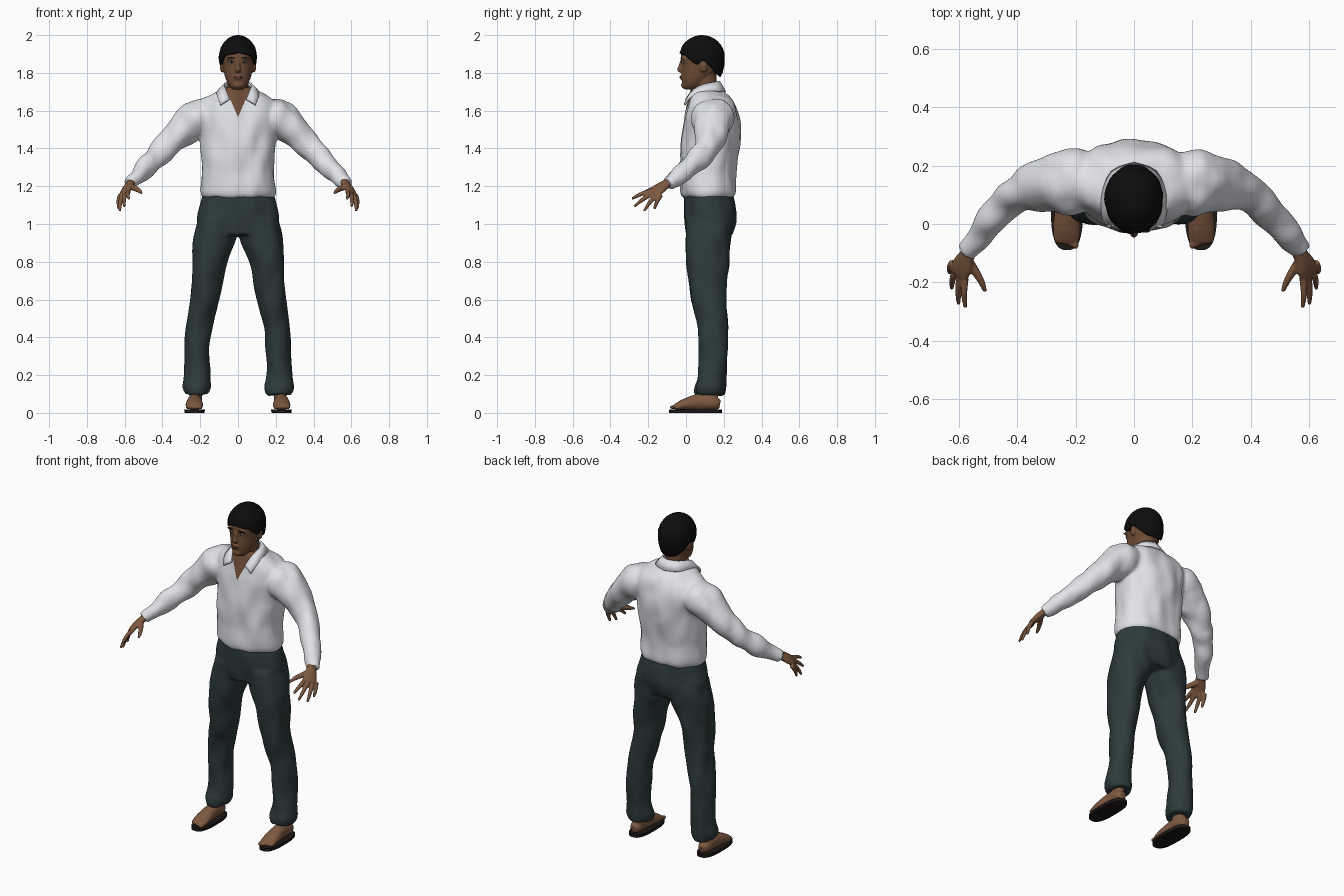
import bpy, bmesh
from math import sin, cos, pi, radians, acos, copysign
from mathutils import Vector, noise

cube = bpy.data.objects.get("Cube")
if cube:
    bpy.data.objects.remove(cube)


def material(name, rgb):
    m = bpy.data.materials.new(name)
    m.use_nodes = True
    m.diffuse_color = (*rgb, 1)
    m.node_tree.nodes["Principled BSDF"].inputs["Base Color"].default_value = (*rgb, 1)
    return m


SKIN = material("warm skin", (0.21, 0.1, 0.052))
FACE = material("face skin", (0.16, 0.075, 0.038))
LIP = material("lip brown", (0.1, 0.04, 0.025))
SHIRT = material("shirt white", (0.76, 0.78, 0.82))
CLOTH = material("trouser green grey", (0.026, 0.043, 0.044))
HAIR = material("hair black", (0.004, 0.004, 0.004))
SOLE = material("sole dark brown", (0.012, 0.009, 0.008))
EYE = material("eye grey", (0.4, 0.39, 0.37))


def spline(rows, steps=4):
    """Smooth curve through rows of any length."""
    rows = [Vector(r) for r in rows]
    out = []
    for i in range(len(rows) - 1):
        p0, p1, p2, p3 = rows[max(i - 1, 0)], rows[i], rows[i + 1], rows[min(i + 2, len(rows) - 1)]
        for k in range(steps):
            t = k / steps
            out.append(p1 + (p2 - p0) * (t / 2) + (2 * p0 - 5 * p1 + 4 * p2 - p3) * (t * t / 2)
                       + (3 * p1 - p0 - 3 * p2 + p3) * (t ** 3 / 2))
    return out + [rows[-1]]


def loft(bm, rows, side=1, hint=None, power=2.0, n=24, steps=4):
    """Skin of oval rings (x, y, z, ra, rb): level rings, or across the path if hint is given."""
    rows = spline(rows, steps)
    rings, faces = [], []
    for i, r in enumerate(rows):
        a, b = Vector((1, 0, 0)), Vector((0, 1, 0))
        if hint:
            t = (rows[min(i + 1, len(rows) - 1)] - rows[max(i - 1, 0)]).to_3d().normalized()
            a = t.cross(Vector(hint)).normalized()
            b = a.cross(t)
        ring = []
        for k in range(n):
            c, s = cos(2 * pi * k / n), sin(2 * pi * k / n)
            c, s = copysign(abs(c) ** (2 / power), c), copysign(abs(s) ** (2 / power), s)
            p = Vector(r[:3]) + a * (c * r[3]) + b * (s * r[4])
            ring.append(bm.verts.new((p.x * side, p.y, p.z)))
        rings.append(ring)
    for lo, hi in zip(rings, rings[1:]):
        for k in range(n):
            faces.append(bm.faces.new((lo[k], lo[k - 1], hi[k - 1], hi[k])))
    faces += [bm.faces.new(rings[0]), bm.faces.new(rings[-1])]
    bmesh.ops.recalc_face_normals(bm, faces=faces)


def ball(bm, centre, radii, side=1):
    made = bmesh.ops.create_uvsphere(bm, u_segments=16, v_segments=10, radius=1)["verts"]
    for v in made:
        v.co = Vector([(c + p * r) for c, p, r in zip(centre, v.co, radii)])
        v.co.x += (side - 1) * centre[0]


def finish(bm, name, mats, voxel=0, soften=3, folds=0, sharp=60):
    me = bpy.data.meshes.new(name)
    bm.to_mesh(me)
    bm.free()
    ob = bpy.data.objects.new(name, me)
    bpy.context.collection.objects.link(ob)
    if voxel:  # fuse overlapping pieces into one skin
        mod = ob.modifiers.new("fuse", "REMESH")
        mod.mode, mod.voxel_size = "VOXEL", voxel
        mod = ob.modifiers.new("soften", "SMOOTH")
        mod.iterations = soften
        bpy.context.view_layer.update()
        me = bpy.data.meshes.new_from_object(ob.evaluated_get(bpy.context.evaluated_depsgraph_get()))
        ob.modifiers.clear()
        ob.data = me
        me.name = name
    if folds:  # soft cloth folds
        moves = [v.normal * folds * noise.noise(Vector((v.co.x * 13, v.co.y * 13, v.co.z * 7))) for v in me.vertices]
        for v, m in zip(me.vertices, moves):
            v.co += m
    me.materials.clear()
    for m in mats:
        me.materials.append(m)
    me.shade_smooth()
    me.set_sharp_from_angle(angle=radians(sharp))
    return ob


def body(rows):
    """Centred rows given as (z, half width, front y, back y)."""
    return [(0, (f + b) / 2, z, w, (b - f) / 2) for z, w, f, b in rows]


# Shirt: torso and both sleeves
bm = bmesh.new()
loft(bm, body([(1.14, .183, -.015, .25), (1.17, .196, -.025, .265), (1.27, .192, -.025, .265),
               (1.4, .195, -.025, .28), (1.53, .205, -.017, .287), (1.61, .215, 0, .27),
               (1.655, .195, .01, .245), (1.685, .145, .018, .215), (1.705, .1, .025, .195),
               (1.725, .07, .03, .18)]), power=2.25, n=36)
for side in (1, -1):
    loft(bm, [(.12, .145, 1.57, .085, .085), (.21, .145, 1.56, .115, .1), (.29, .135, 1.5, .095, .086),
              (.395, .105, 1.395, .067, .067), (.48, .02, 1.305, .056, .055),
              (.575, -.095, 1.212, .037, .036)], side, hint=(0, 0, 1))
shirt = finish(bm, "shirt", [SHIRT, FACE], voxel=.01, soften=4, folds=.012)

# Open V neckline cut into the shirt front
bm = bmesh.new()
bm.from_mesh(shirt.data)
for side in (1, -1):
    near = [f for f in bm.faces if f.calc_center_median().y < .1 and f.calc_center_median().z > 1.52]
    geom = set(near) | {e for f in near for e in f.edges} | {v for f in near for v in f.verts}
    bmesh.ops.bisect_plane(bm, geom=list(geom), plane_co=(0, 0, 1.565), plane_no=(side, 0, -.43))
for f in bm.faces:
    c = f.calc_center_median()
    f.material_index = int(c.y < .09 and abs(c.x) < .43 * (c.z - 1.565))
bm.to_mesh(shirt.data)
bm.free()

# Collar flaps
top = [(0, .175, 1.755), (.05, .15, 1.75), (.072, .095, 1.738), (.064, .04, 1.712), (.044, .002, 1.66)]
low = [(0, .208, 1.7), (.075, .18, 1.702), (.108, .1, 1.7), (.108, .025, 1.672), (.092, -.008, 1.63)]
bm = bmesh.new()
for side in (1, -1):
    strips = [[bm.verts.new((p.x * side, p.y, p.z)) for p in spline(row, 3)] for row in (top, low)]
    for i in range(len(strips[0]) - 1):
        bm.faces.new((strips[0][i], strips[0][i + 1], strips[1][i + 1], strips[1][i]))
bmesh.ops.remove_doubles(bm, verts=bm.verts[:], dist=.0005)
bmesh.ops.recalc_face_normals(bm, faces=bm.faces[:])
collar = finish(bm, "collar", [SHIRT], sharp=40)
mod = collar.modifiers.new("cloth thickness", "SOLIDIFY")
mod.thickness, mod.offset = .01, 0

# Trousers: hips and both legs
bm = bmesh.new()
loft(bm, body([(1.18, .178, -.005, .245), (1.1, .2, -.012, .26), (1.02, .217, -.008, .267),
               (.94, .2, 0, .24)]), power=2.2, n=36)
for side in (1, -1):
    loft(bm, [(.11, .125, 1.03, .1, .125), (.122, .12, .93, .116, .122), (.152, .113, .8, .094, .113),
              (.178, .12, .6, .078, .092), (.213, .145, .4, .068, .078), (.218, .138, .2, .069, .074),
              (.219, .13, .135, .077, .08), (.217, .127, .095, .062, .077)], side)
finish(bm, "trousers", [CLOTH], voxel=.01, soften=3, folds=.01)

# Bare feet with toes, on flat soles
for side, label in ((1, "left"), (-1, "right")):
    bm = bmesh.new()
    loft(bm, [(.23, .18, .045, .02, .025), (.23, .15, .05, .036, .034), (.23, .08, .058, .038, .045),
              (.231, 0, .046, .046, .032), (.231, -.05, .034, .045, .018), (.231, -.066, .03, .036, .01)],
         side, hint=(0, 0, 1))
    loft(bm, [(.225, .12, .04, .034, .045), (.222, .125, .11, .034, .045), (.22, .13, .2, .036, .045)], side)
    for i in range(5):
        ball(bm, (.2 + i * .017, -.068 + i * .007, .03), (.012 - i * .0008, .019, .011), side)
    finish(bm, label + "_foot", [SKIN], voxel=.006, soften=2)
    bm = bmesh.new()
    loft(bm, [(.23, .05, 0, .053, .14), (.23, .05, .019, .055, .14)], side, power=2.7, n=32, steps=1)
    finish(bm, label + "_sole", [SOLE], sharp=40)

# Hands: palm, four fingers and a thumb
back = Vector((.66, -.28, .71))
tips = [(.578, -.287, 1.133), (.602, -.275, 1.092), (.626, -.222, 1.068), (.632, -.168, 1.08)]
for side, label in ((1, "left"), (-1, "right")):
    bm = bmesh.new()
    loft(bm, [(.545, -.06, 1.24, .024, .022), (.571, -.105, 1.212, .028, .02),
              (.589, -.143, 1.186, .04, .018), (.602, -.174, 1.163, .039, .013)], side, hint=back)
    for i, tip in enumerate(tips):
        base = Vector((.58 + i * .0145, -.185 + i * .0175, 1.174 - i * .007))
        mid = (base + Vector(tip)) / 2 + back * .007
        loft(bm, [(*base, .013, .013), (*mid, .0115, .0115), (*tip, .007, .007)], side, hint=back, n=12)
    loft(bm, [(.572, -.12, 1.2, .016, .016), (.543, -.165, 1.187, .015, .014), (.523, -.2, 1.176, .012, .011),
              (.511, -.232, 1.163, .007, .007)], side, hint=back, n=12)
    finish(bm, label + "_hand", [SKIN], voxel=.005, soften=2)

# Head: skull, jaw, neck, nose, brow ridge and ears
bm = bmesh.new()
loft(bm, body([(1.713, .028, -.008, .06), (1.732, .048, -.018, .09), (1.77, .066, -.022, .13),
               (1.805, .075, -.023, .165), (1.84, .082, -.022, .185), (1.88, .086, -.027, .19),
               (1.93, .08, -.02, .18), (1.97, .05, .01, .15)]), power=2.15, n=32)
loft(bm, [(0, .105, 1.62, .065, .07), (0, .103, 1.7, .057, .062), (0, .1, 1.8, .058, .062)])
loft(bm, [(0, -.02, 1.868, .008, .01), (0, -.027, 1.84, .01, .012), (0, -.031, 1.815, .015, .016),
          (0, -.024, 1.802, .014, .01)], n=16)
ball(bm, (0, -.02, 1.777), (.024, .012, .016))
ball(bm, (0, -.012, 1.735), (.026, .014, .017))
for side in (1, -1):
    ball(bm, (.034, -.015, 1.876), (.026, .013, .009), side)
    ball(bm, (.085, .093, 1.833), (.011, .02, .032), side)
finish(bm, "head", [FACE], voxel=.005, soften=3)

# Eyes, eyebrows and lips
for side, label in ((1, "left"), (-1, "right")):
    for part, centre, radii, mat in (("eye", (.034, -.016, 1.857), (.014, .0085, .0055), EYE),
                                     ("iris", (.034, -.0215, 1.857), (.005, .004, .005), HAIR),
                                     ("eyebrow", (.036, -.024, 1.879), (.02, .006, .004), HAIR)):
        bm = bmesh.new()
        ball(bm, centre, radii, side)
        finish(bm, label + "_" + part, [mat])
bm = bmesh.new()
ball(bm, (0, -.027, 1.777), (.02, .007, .006))
finish(bm, "lips", [LIP])

# Hair cap with a hairline that drops from forehead to nape
hairline = [(0, 1.908), (45, 1.89), (66, 1.855), (78, 1.842), (92, 1.868), (112, 1.835), (140, 1.79), (180, 1.778)]
bm = bmesh.new()
count, layers = 64, 14
crown = bm.verts.new((0, .085, 2))
columns = []
for k in range(count):
    az = 2 * pi * k / count
    deg = min(k, count - k) * 360 / count
    (d0, z0), (d1, z1) = next(p for p in zip(hairline, hairline[1:]) if p[1][0] >= deg)
    edge = acos((z0 + (z1 - z0) * (deg - d0) / (d1 - d0) - 1.885) / .115)
    column = []
    for j in range(1, layers + 1):
        phi = edge * j / layers
        r = sin(phi) if phi < pi / 2 else 1 - .3 * (1 - sin(phi))
        p = Vector((.1 * r * sin(az), .085 - .12 * r * cos(az), 1.885 + .115 * cos(phi)))
        r = 1 + .04 * noise.noise(p * 30) * j / layers
        column.append(bm.verts.new((p.x * r, .085 + (p.y - .085) * r, p.z)))
    columns.append(column)
for k in range(count):
    a, b = columns[k - 1], columns[k]
    bm.faces.new((crown, a[0], b[0]))
    for j in range(layers - 1):
        bm.faces.new((a[j], a[j + 1], b[j + 1], b[j]))
bmesh.ops.recalc_face_normals(bm, faces=bm.faces[:])
hair = finish(bm, "hair", [HAIR])
mod = hair.modifiers.new("hair thickness", "SOLIDIFY")
mod.thickness, mod.offset = .014, -1
